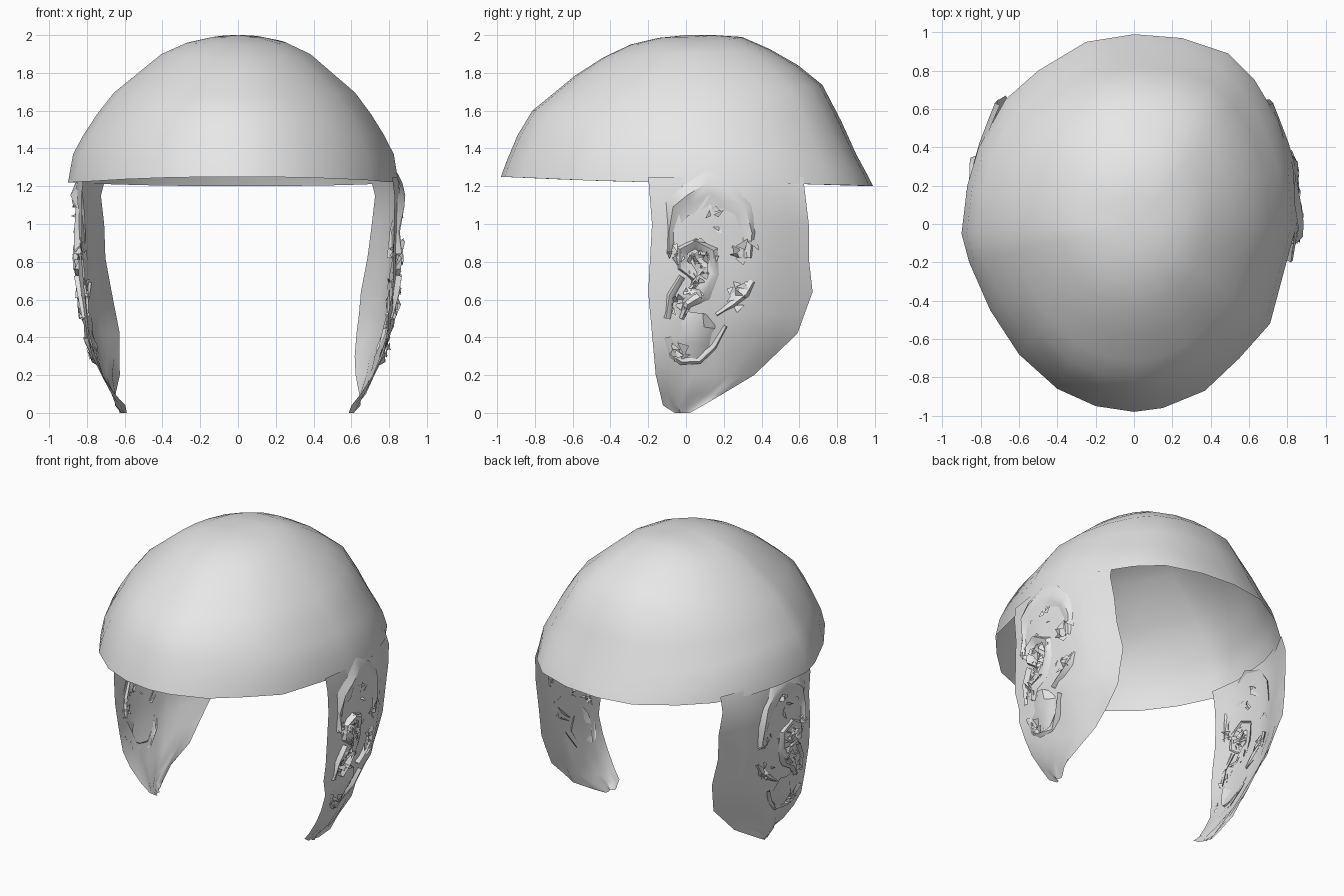
import bpy, bmesh, math, random

random.seed(4)
cube = bpy.data.objects.get("Cube")
if cube:
    bpy.data.objects.remove(cube)

grey = bpy.data.materials.new("light_grey")
grey.use_nodes = True
grey.diffuse_color = (0.8, 0.8, 0.8, 1)
grey.node_tree.nodes["Principled BSDF"].inputs["Base Color"].default_value = (0.8, 0.8, 0.8, 1)


def lerp(table, t):
    """Linear lookup in a sorted list of (key, value) pairs."""
    if t <= table[0][0]:
        return table[0][1]
    for (a, va), (b, vb) in zip(table, table[1:]):
        if t <= b:
            return va + (vb - va) * (t - a) / (b - a)
    return table[-1][1]


def finish(name, bm, angle):
    bmesh.ops.remove_doubles(bm, verts=bm.verts, dist=0.0005)
    mesh = bpy.data.meshes.new(name)
    bm.to_mesh(mesh)
    bm.free()
    mesh.materials.append(grey)
    ob = bpy.data.objects.new(name, mesh)
    bpy.context.collection.objects.link(ob)
    bpy.ops.object.select_all(action='DESELECT')
    ob.select_set(True)
    bpy.context.view_layer.objects.active = ob
    bpy.ops.object.shade_smooth_by_angle(angle=math.radians(angle))


def add_grid(bm, rows, flip):
    """Skin rows of points with quads."""
    vs = [[bm.verts.new(p) for p in row] for row in rows]
    for a, b in zip(vs, vs[1:]):
        for i in range(len(a) - 1):
            face = [a[i], b[i], b[i + 1], a[i + 1]]
            bm.faces.new(face[::-1] if flip else face)


# Dome: plan outline scaled up through front, back and side profiles
outline = [(0, .99), (.25, .97), (.49, .89), (.63, .75), (.75, .55), (.83, .3),
           (.85, 0), (.79, -.22), (.71, -.52), (.55, -.7), (.37, -.87), (.15, -.96),
           (0, -.98), (-.2, -.95), (-.4, -.86), (-.6, -.68), (-.75, -.45), (-.86, -.2),
           (-.9, -.05), (-.87, .2), (-.81, .4), (-.67, .65), (-.5, .8), (-.25, .95)]
radii = [0, .15, .3, .45, .6, .73, .83, .91, .97, 1]
front = [2, 1.985, 1.95, 1.88, 1.785, 1.68, 1.6, 1.47, 1.33, 1.25]
back = [2, 2, 1.99, 1.925, 1.84, 1.735, 1.545, 1.37, 1.26, 1.2]
side = [2, 1.99, 1.96, 1.9, 1.79, 1.695, 1.58, 1.47, 1.37, 1.22]
rows = []
for r, zf, zb, zs in zip(radii, front, back, side):
    row = []
    for x, y in outline + outline[:1]:
        w = y * y / (x * x + y * y)
        row.append((x * r, y * r, zs * (1 - w) + (zb if y > 0 else zf) * w))
    rows.append(row)
bm = bmesh.new()
add_grid(bm, rows, True)
finish("cap_dome", bm, 50)

# Side flaps hang from the rim, lean inwards and twist towards the tip
plan = [(-.2, .83), (0, .865), (.3, .85), (.44, .81), (.66, .725)]
lean = [(0, .25), (.2, .14), (.4, .065), (.6, .035), (.8, .02), (1, .01), (1.15, .005), (1.25, .02)]
twist = [(0, -1), (.1, .3), (.25, 1.6)]
front_edge = [(0, -.06), (.03, -.12), (.2, -.16), (.42, -.18), (.64, -.2), (1, -.18), (1.25, -.2)]
back_edge = [(0, .02), (.05, .11), (.2, .36), (.42, .59), (.64, .67), (.8, .65), (1, .65), (1.25, .62)]
levels = [1.25, 1.15, 1, .82, .64, .52, .42, .3, .2, .1, .04, 0]


def flap_point(sign, y, z, lift=0):
    inset = lerp(lean, z) * (1 + lerp(twist, z) * y)
    return (sign * (lerp(plan, y) - inset + lift), y, z)


def flap(name, sign):
    bm = bmesh.new()
    rows = []
    for z in levels:
        a, b = lerp(front_edge, z), lerp(back_edge, z)
        wrinkle = 0.012 if z < 1 else 0
        rows.append([flap_point(sign, a + (b - a) * i / 8, z, random.uniform(-wrinkle, wrinkle))
                     for i in range(9)])
    add_grid(bm, rows, sign < 0)
    finish(name, bm, 60)


# Crumpled ear relief: ridges along paths (y, z, half width) and loose shards
upper_rim = [(.33, .82, .03), (.33, .95, .04), (.29, 1.07, .07), (.21, 1.15, .08), (.12, 1.18, .09),
             (.02, 1.13, .07), (-.05, 1.08, .06), (-.08, .96, .02), (-.08, .84, .02)]
rear_rim = [(.16, .52, .01), (.24, .58, .025), (.31, .64, .03), (.35, .7, .02)]
lobe_rim = [(-.1, .4, .02), (-.08, .32, .03), (-.02, .28, .03), (.07, .28, .02), (.15, .35, .015), (.21, .46, .01)]
lobe = [(.03, .29, .06), (.04, .37, .11), (.05, .46, .12), (.06, .53, .06)]
front_rim = [(-.02, .72, .02), (-.08, .62, .02), (-.1, .5, .015)]
inner_fold = [(-.03, .5, .02), (0, .58, .03), (.08, .64, .05), (.14, .74, .03), (.13, .85, .04),
              (.05, .9, .03), (-.02, .86, .03), (-.02, .77, .03), (.05, .72, .03)]
ridges = [(upper_rim, .022), (rear_rim, .02), (lobe_rim, .02), (lobe, .018),
          (front_rim, .02), (inner_fold, .025)]


def ear(name, sign):
    bm = bmesh.new()
    for path, crest in ridges:
        rows = []
        for i, (y, z, w) in enumerate(path):
            p, q = path[max(i - 1, 0)], path[min(i + 1, len(path) - 1)]
            dy, dz = q[0] - p[0], q[1] - p[1]
            d = math.hypot(dy, dz)
            row = []
            for k, lift in ((-1, -.004), (-.4, crest), (.3, crest / 2), (1, -.004)):
                s = w * k * random.uniform(.8, 1.2)
                row.append(flap_point(sign, y - dz / d * s, z + dy / d * s,
                                      lift + random.uniform(-.014, .014)))
            rows.append(row)
        add_grid(bm, rows, sign < 0)
    # Shards: (centre y, centre z, spread, count)
    for cy, cz, spread, count in ((.05, .8, .09, 30), (.04, .65, .06, 12), (.3, .85, .06, 8),
                                  (-.06, .85, .04, 8), (.27, .62, .06, 8), (-.05, .55, .05, 8),
                                  (-.04, .32, .05, 8), (.14, 1.05, .09, 6)):
        for _ in range(count):
            y, z = random.gauss(cy, spread / 2), random.gauss(cz, spread / 2)
            turn = random.uniform(0, 2 * math.pi)
            corners = []
            for a in (0, 1.6, 3.4):
                s = random.uniform(.015, .045)
                corners.append(bm.verts.new(flap_point(
                    sign, y + s * math.cos(turn + a), z + s * math.sin(turn + a),
                    random.uniform(-.02, .035))))
            bm.faces.new(corners if sign > 0 else corners[::-1])
    finish(name, bm, 40)


for label, sign in (("left", 1), ("right", -1)):
    flap(label + "_flap", sign)
    ear(label + "_ear_relief", sign)
